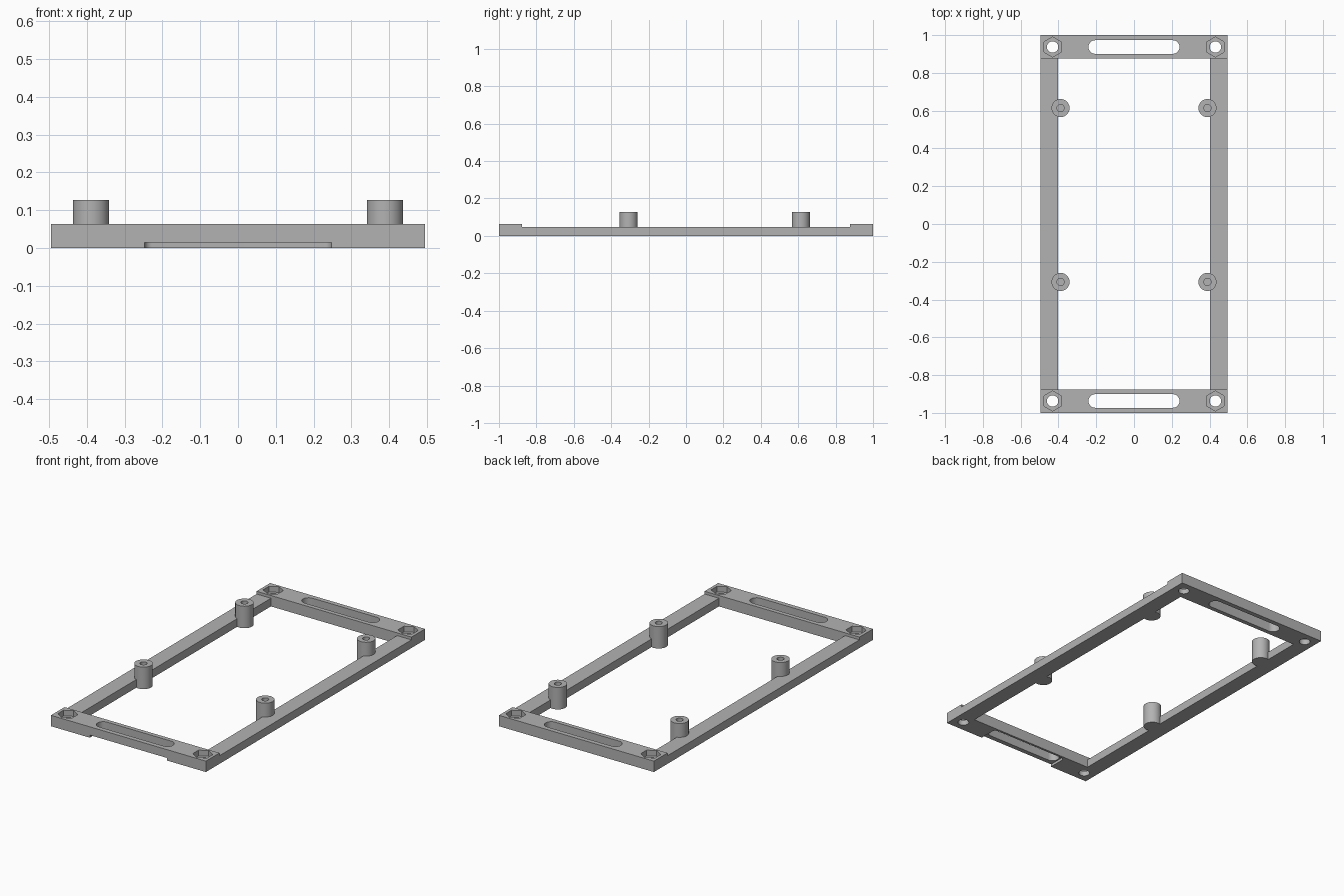
import bpy, bmesh, math

if "Cube" in bpy.data.objects:
    bpy.data.objects.remove(bpy.data.objects["Cube"])

HALF_X, HALF_Y = 0.495, 1.0
BAR_IN, RAIL_IN = 0.876, 0.403      # inner edges of end bars and side rails
BAR_H, RAIL_H, POST_H = 0.063, 0.047, 0.127
BOLT_X, END_Y = 0.431, 0.937

grey = bpy.data.materials.new("plain_grey")
grey.diffuse_color = (0.45, 0.45, 0.45, 1)
grey.use_nodes = True
grey.node_tree.nodes["Principled BSDF"].inputs["Base Color"].default_value = grey.diffuse_color


def prism(name, outline, z0, z1):
    """Extrude a counter-clockwise xy outline from z0 to z1."""
    bm = bmesh.new()
    low = [bm.verts.new((x, y, z0)) for x, y in outline]
    high = [bm.verts.new((x, y, z1)) for x, y in outline]
    bm.faces.new(low[::-1])
    bm.faces.new(high)
    n = len(low)
    for i in range(n):
        j = (i + 1) % n
        bm.faces.new((low[i], low[j], high[j], high[i]))
    mesh = bpy.data.meshes.new(name)
    bm.to_mesh(mesh)
    bm.free()
    mesh.materials.append(grey)
    obj = bpy.data.objects.new(name, mesh)
    bpy.context.collection.objects.link(obj)
    return obj


def rect(x0, x1, y0, y1):
    return [(x0, y0), (x1, y0), (x1, y1), (x0, y1)]


def arc(cx, cy, r, a0, a1, n):
    return [(cx + r * math.cos(math.radians(a0 + (a1 - a0) * i / n)),
             cy + r * math.sin(math.radians(a0 + (a1 - a0) * i / n)))
            for i in range(n + 1)]


def circle(cx, cy, r, n=40, start=0):
    return arc(cx, cy, r, start, start + 360, n)[:-1]


def boolean(target, other, operation):
    mod = target.modifiers.new(operation.lower(), 'BOOLEAN')
    mod.operation = operation
    mod.solver = 'EXACT'
    mod.object = other
    bpy.context.view_layer.objects.active = target
    bpy.ops.object.modifier_apply(modifier=mod.name)
    bpy.data.objects.remove(other)


# Rectangular base frame with an open middle
frame = prism("mounting_frame", rect(-HALF_X, HALF_X, -HALF_Y, HALF_Y), 0, RAIL_H)
boolean(frame, prism("window_cutter", rect(-RAIL_IN, RAIL_IN, -BAR_IN, BAR_IN), -0.1, 0.2),
        'DIFFERENCE')

# Thicker end bars
for y0, y1 in ((-HALF_Y, -BAR_IN), (BAR_IN, HALF_Y)):
    boolean(frame, prism("end_bar", rect(-HALF_X, HALF_X, y0, y1), 0, BAR_H), 'UNION')

# Standoff posts with blind screw holes
for x in (-0.389, 0.389):
    for y in (-0.307, 0.614):
        boolean(frame, prism("standoff_post", circle(x, y, 0.048), 0, POST_H), 'UNION')
        boolean(frame, prism("screw_hole", circle(x, y, 0.019, 24), 0.03, 0.2), 'DIFFERENCE')

for y in (-END_Y, END_Y):
    # Long slots through the end bars
    slot = arc(0.205, y, 0.036, -90, 90, 16) + arc(-0.205, y, 0.036, 90, 270, 16)
    boolean(frame, prism("slot_cutter", slot, -0.1, 0.2), 'DIFFERENCE')
    # Corner bolt holes with hexagonal nut pockets
    for x in (-BOLT_X, BOLT_X):
        boolean(frame, prism("bolt_hole", circle(x, y, 0.03, 32), -0.1, 0.2), 'DIFFERENCE')
        boolean(frame, prism("nut_pocket", circle(x, y, 0.053, 6, 30), 0.03, 0.2), 'DIFFERENCE')

# Shallow recess under the front bar, rounded at its back corners
recess = ([(-0.247, -1.1), (0.247, -1.1)]
          + arc(0.227, -0.909, 0.02, 0, 90, 8) + arc(-0.227, -0.909, 0.02, 90, 180, 8))
boolean(frame, prism("recess_cutter", recess, -0.1, 0.015), 'DIFFERENCE')

bpy.ops.object.select_all(action='DESELECT')
frame.select_set(True)
bpy.context.view_layer.objects.active = frame
bpy.ops.object.shade_smooth_by_angle(angle=math.radians(30))
